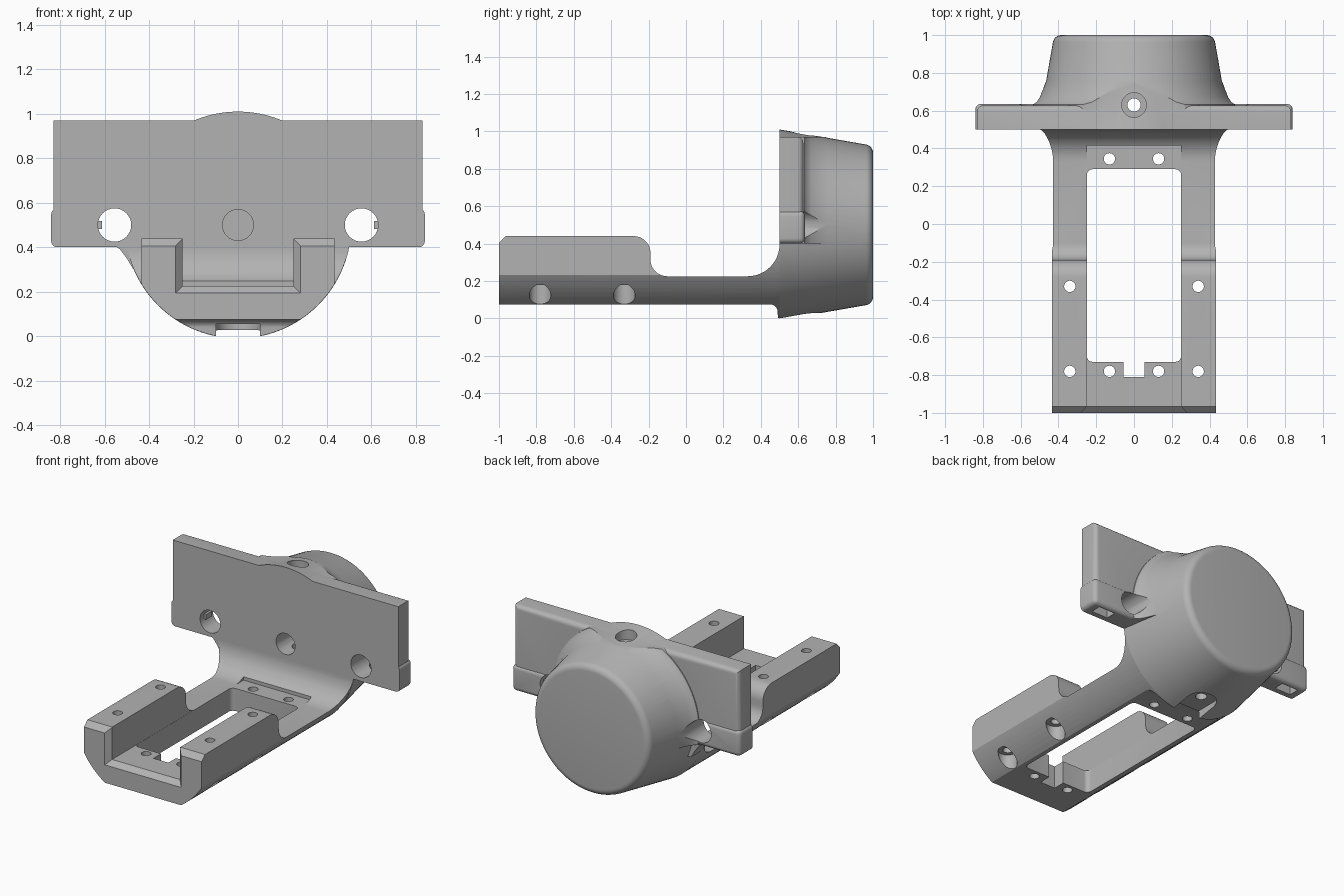
import bpy, bmesh, math
from math import sin, cos, pi, radians
from mathutils import Matrix

old = bpy.data.objects.get("Cube")
if old:
    bpy.data.objects.remove(old, do_unlink=True)

grey = bpy.data.materials.new("light_grey")
grey.use_nodes = True
grey.diffuse_color = (0.45, 0.45, 0.45, 1)
grey.node_tree.nodes["Principled BSDF"].inputs["Base Color"].default_value = (0.45, 0.45, 0.45, 1)


def finish(name, bm):
    bmesh.ops.recalc_face_normals(bm, faces=bm.faces)
    mesh = bpy.data.meshes.new(name)
    bm.to_mesh(mesh)
    bm.free()
    mesh.materials.append(grey)
    ob = bpy.data.objects.new(name, mesh)
    bpy.context.collection.objects.link(ob)
    return ob


def prism(name, pts, axis, lo, hi, pick=None, radius=0.03):
    """Extrude a closed outline along an axis; pick chooses edges to round."""
    place = {"x": lambda a, b, t: (t, a, b),
             "y": lambda a, b, t: (a, t, b),
             "z": lambda a, b, t: (a, b, t)}[axis]
    bm = bmesh.new()
    rings = [[bm.verts.new(place(a, b, t)) for a, b in pts] for t in (lo, hi)]
    bm.faces.new(rings[0])
    bm.faces.new(rings[1][::-1])
    n = len(pts)
    for i in range(n):
        j = (i + 1) % n
        bm.faces.new((rings[0][i], rings[0][j], rings[1][j], rings[1][i]))
    bmesh.ops.recalc_face_normals(bm, faces=bm.faces)
    if pick:
        bmesh.ops.bevel(bm, geom=[e for e in bm.edges if pick(e)], offset=radius,
                        segments=5, profile=0.5, affect="EDGES")
    return finish(name, bm)


def rect(a0, b0, a1, b1):
    return [(a0, b0), (a1, b0), (a1, b1), (a0, b1)]


def arc(a, b, r, start, end, n=8):
    return [(a + r * cos(radians(start + (end - start) * i / n)),
             b + r * sin(radians(start + (end - start) * i / n))) for i in range(n + 1)]


def circle(a, b, r, n=32):
    return arc(a, b, r, 0, 360, n)[:-1]


def lathe(name, profile, n=96):
    """Revolve (y, radius) points around the head axis."""
    bm = bmesh.new()
    verts = [bm.verts.new((r, y, 0.5)) for y, r in profile]
    edges = [bm.edges.new(p) for p in zip(verts, verts[1:])]
    bmesh.ops.spin(bm, geom=verts + edges, cent=(0, 0, 0.5), axis=(0, 1, 0),
                   angle=2 * pi, steps=n)
    bmesh.ops.remove_doubles(bm, verts=bm.verts, dist=0.0002)
    return finish(name, bm)


def combine(base, other, operation):
    mod = base.modifiers.new(operation.lower(), "BOOLEAN")
    mod.operation, mod.solver, mod.object = operation, "EXACT", other
    bpy.context.view_layer.objects.active = base
    bpy.ops.object.modifier_apply(modifier=mod.name)
    bpy.data.objects.remove(other, do_unlink=True)


def cut(base, pts, axis, lo, hi, **kw):
    combine(base, prism("cutter", pts, axis, lo, hi, **kw), "DIFFERENCE")


# Tapered round head with a softened back rim
head = lathe("bracket_body", [(0.5, 0), (0.5, 0.51)] +
             arc(0.955, 0.385, 0.045, 80, 0, 6) + [(1.0, 0)])

# Blend between head and mounting plate
flare = lathe("head_blend", [(0.55, 0), (0.55, 0.545), (0.633, 0.54), (0.645, 0.52),
                             (0.67, 0.502), (0.71, 0.484), (0.77, 0.46), (0.77, 0)])
combine(flare, prism("clip", rect(-0.7, 0.401, 0.7, 0.969), "y", 0.52, 0.8), "INTERSECT")

# Mounting plate with thicker lower ears, rounded at the back
plate = prism("mounting_plate", rect(-0.83, 0.45, 0.83, 0.97), "y", 0.5, 0.627,
              pick=lambda e: all(v.co.y > 0.6 for v in e.verts))
ears = prism("plate_ears", rect(-0.84, 0.4, 0.84, 0.575), "y", 0.5, 0.635, radius=0.028,
             pick=lambda e: any(v.co.y > 0.6 for v in e.verts)
             and (all(v.co.y > 0.6 for v in e.verts) or abs(e.verts[0].co.x) > 0.8))
ear_web = prism("ear_web", [(-0.56, 0.41), (-0.53, 0.39), (-0.5, 0.35), (-0.47, 0.3),
                            (-0.4, 0.3), (-0.4, 0.41)], "y", 0.501, 0.62)

# Arm: side outline trimmed by the head circle
side = [(-1.0, 0.075), (-1.0, 0.405), (-0.965, 0.44)]
side += arc(-0.28, 0.35, 0.09, 90, 0)
side += arc(-0.1, 0.315, 0.09, 180, 270)
side += arc(0.33, 0.395, 0.17, 270, 360, 12)
side += [(0.505, 0.395), (0.505, -0.02), (0.493, -0.02), (0.49, 0.03)]
side += arc(0.45, 0.035, 0.04, 15, 90, 5)
arm = prism("arm", side, "x", -0.6, 0.6)
combine(arm, prism("clip", circle(0, 0.5, 0.509, 96), "y", -1.1, 0.6), "INTERSECT")
for s in (-1, 1):
    cut(arm, rect(min(s * 0.433, s * 0.7), 0, max(s * 0.433, s * 0.7), 0.6), "y", -1.1, 0.1)

# Trough between rails, bevelled at the front opening
cut(arm, rect(-0.25, 0.225, 0.25, 0.6), "y", -1.1, 0.415)
mouth = prism("mouth", rect(-0.31, 0.165, 0.31, 0.6), "y", -1.03, -0.967)
for v in mouth.data.vertices:
    if v.co.y > -1.0:
        v.co.x *= 0.25 / 0.31
        v.co.z = max(v.co.z, 0.225)
combine(arm, mouth, "DIFFERENCE")

# Window through the arm floor, with a cable notch
cut(arm, rect(-0.249, -0.73, 0.249, 0.29), "z", -0.1, 0.6,
    pick=lambda e: abs(e.verts[0].co.z - e.verts[1].co.z) > 0.1)
cut(arm, rect(-0.055, -0.81, 0.055, -0.7), "z", -0.1, 0.6)

# Screw holes in the rails and floor
for s in (-1, 1):
    for y in (-0.78, -0.33):
        cut(arm, circle(s * 0.34, y, 0.03, 24), "z", -0.1, 0.6)
        cut(arm, circle(s * 0.34, y, 0.058, 24), "z", -0.1, 0.178)
    for y in (-0.78, 0.345):
        cut(arm, circle(s * 0.13, y, 0.03, 24), "z", -0.1, 0.6)

# Join everything into one solid
for part in (flare, plate, ears, ear_web, arm):
    combine(head, part, "UNION")

# Ear holes and underside pockets
for s in (-1, 1):
    cut(head, circle(s * 0.555, 0.5, 0.075), "y", 0.4, 1.1)
    x0, x1 = sorted((s * 0.66, s * 0.78))
    cut(head, rect(x0, 0.535, x1, 0.605), "z", 0.3, 0.48)
    x0, x1 = sorted((s * 0.612, s * 0.65))
    combine(head, prism("ear_key", rect(x0, 0.483, x1, 0.517), "y", 0.54, 0.6), "UNION")

# Axial bore, vertical screw hole, its top counterbore and lower recess
cut(head, circle(0, 0.5, 0.07), "y", 0.4, 0.72)
cut(head, circle(0, 0.63, 0.035, 24), "z", -0.1, 1.1)
cut(head, circle(0, 0.63, 0.065), "z", 0.93, 1.1)
slot = arc(0, 0.62, 0.1, 0, 180, 16) + [(-0.1, 0.47), (0.1, 0.47)]
cut(head, slot, "z", -0.1, 0.055)

# Smooth shading with crisp edges
bpy.ops.object.select_all(action="DESELECT")
head.select_set(True)
bpy.context.view_layer.objects.active = head
bpy.ops.object.shade_smooth_by_angle(angle=radians(28))
